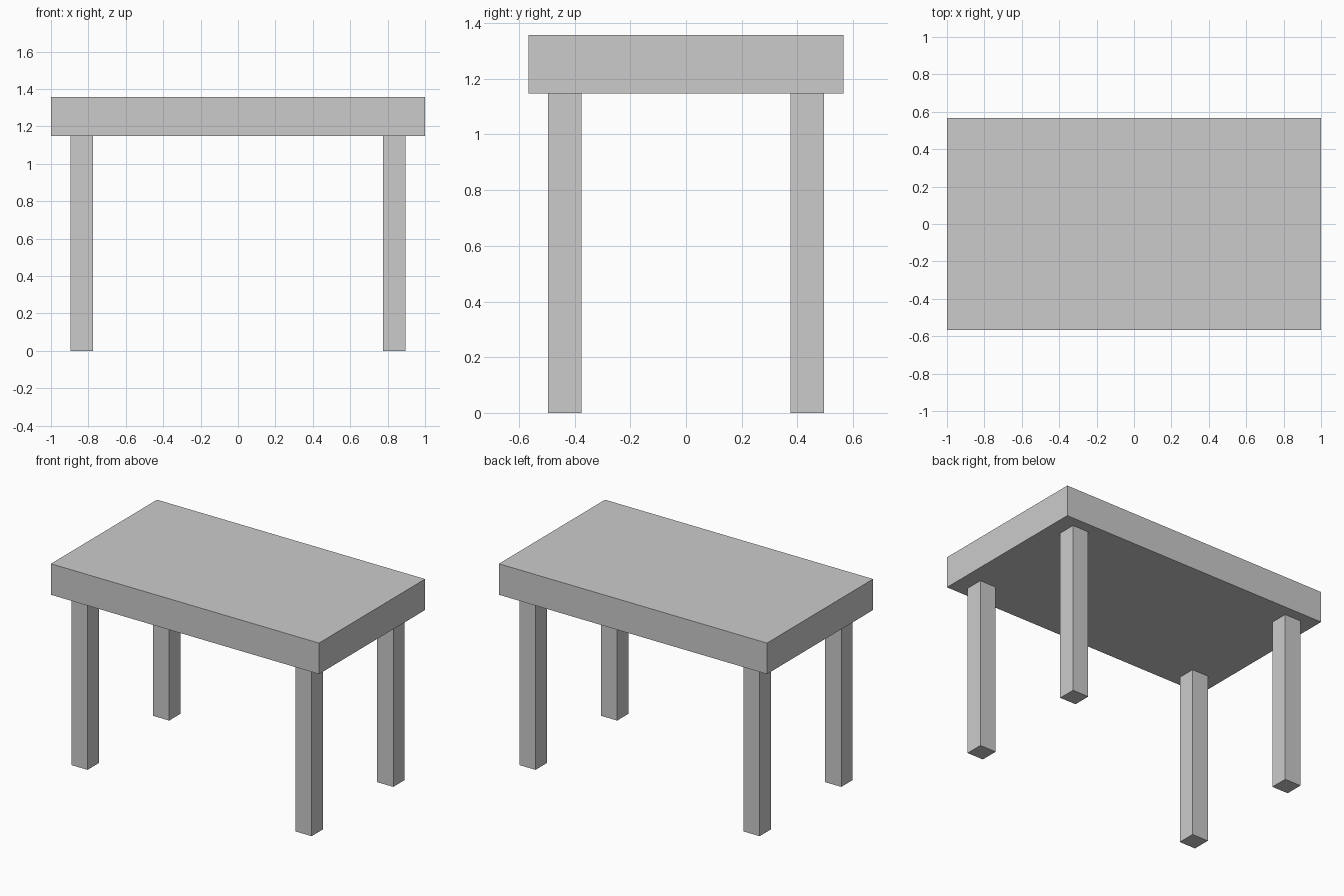
import bpy

cube = bpy.data.objects.get("Cube")
if cube:
    bpy.data.objects.remove(cube, do_unlink=True)

# Single plain grey
GREY = (0.6, 0.6, 0.6, 1.0)
grey = bpy.data.materials.new("light_grey")
grey.use_nodes = True
grey.diffuse_color = GREY
grey.node_tree.nodes["Principled BSDF"].inputs["Base Color"].default_value = GREY

LEG_HEIGHT = 1.148
TOP_HEIGHT = 1.357
LEG_WIDTH = 0.12


def box(name, size, centre):
    bpy.ops.mesh.primitive_cube_add(size=1, location=centre)
    obj = bpy.context.object
    obj.name = name
    obj.scale = size
    bpy.ops.object.transform_apply(location=False, rotation=False, scale=True)
    obj.data.materials.append(grey)
    return obj


# Thick table top
thickness = TOP_HEIGHT - LEG_HEIGHT
box("table_top", (2.0, 1.131, thickness), (0, 0, LEG_HEIGHT + thickness / 2))

# Four square legs, set in from the corners
for side, sx in (("left", 1), ("right", -1)):
    for end, sy in (("front", -1), ("back", 1)):
        box(f"{end}_{side}_leg", (LEG_WIDTH, LEG_WIDTH, LEG_HEIGHT),
            (sx * 0.836, sy * 0.435, LEG_HEIGHT / 2))
